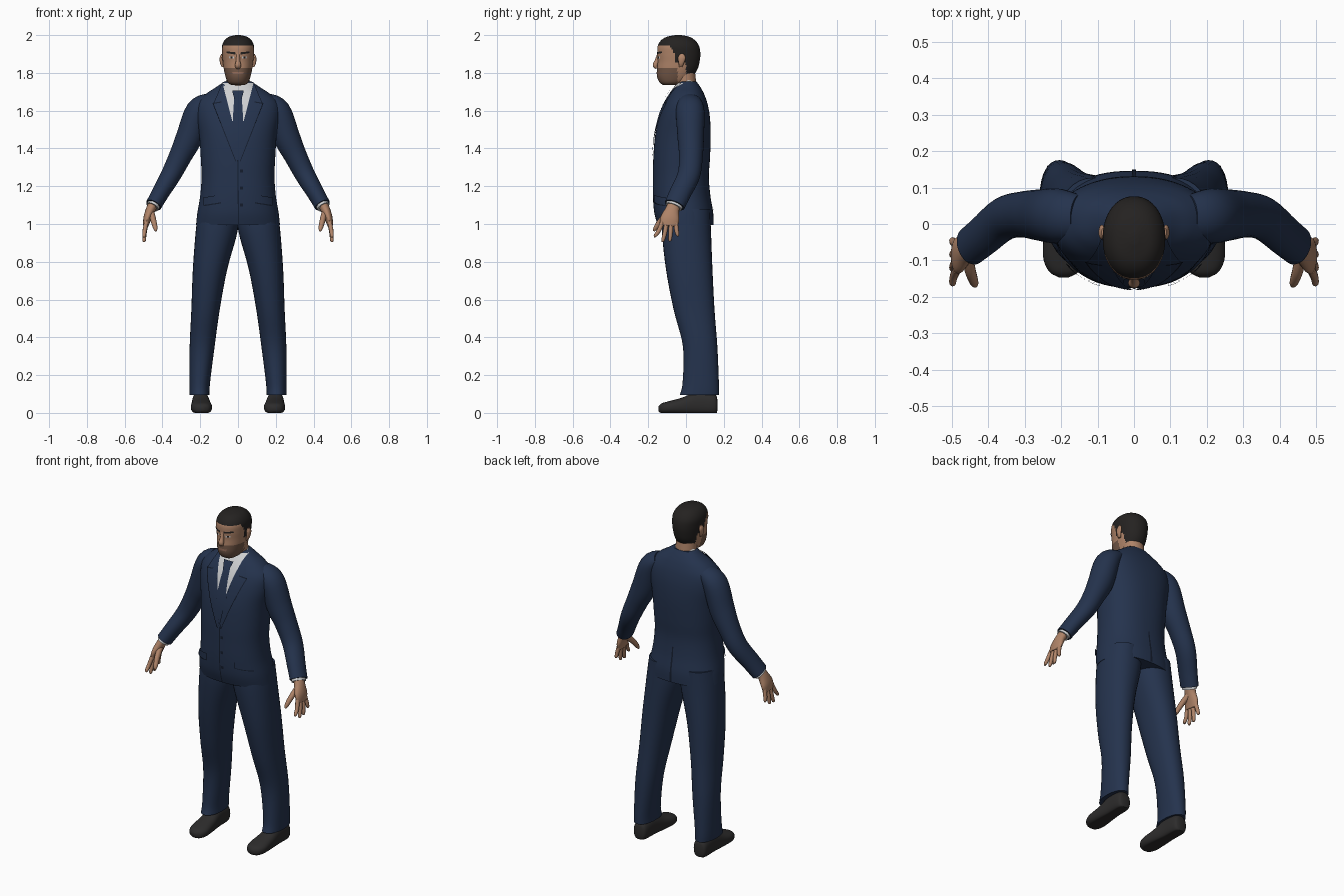
import bpy, bmesh, math
from mathutils import Vector
from mathutils.bvhtree import BVHTree

cube = bpy.data.objects.get("Cube")
if cube:
    bpy.data.objects.remove(cube, do_unlink=True)

X, Y, Z = Vector((1, 0, 0)), Vector((0, 1, 0)), Vector((0, 0, 1))


def material(name, r, g, b):
    m = bpy.data.materials.new(name)
    m.use_nodes = True
    m.diffuse_color = (r, g, b, 1)
    node = m.node_tree.nodes["Principled BSDF"]
    node.inputs["Base Color"].default_value = (r, g, b, 1)
    node.inputs["Roughness"].default_value = 0.8
    return m


suit = material("navy suit", .018, .033, .075)
seam = material("dark seam", .007, .012, .026)
white = material("white shirt", .62, .63, .64)
skin = material("skin", .43, .23, .14)
stubble = material("stubble", .17, .095, .062)
lip = material("lips", .30, .15, .10)
hair = material("black hair", .018, .016, .015)
leather = material("shoe leather", .026, .025, .025)


def build(name, verts, faces, mats):
    mesh = bpy.data.meshes.new(name)
    mesh.from_pydata(verts, [], faces)
    bm = bmesh.new()
    bm.from_mesh(mesh)
    bmesh.ops.recalc_face_normals(bm, faces=bm.faces)
    bm.to_mesh(mesh)
    bm.free()
    for m in mats:
        mesh.materials.append(m)
    ob = bpy.data.objects.new(name, mesh)
    bpy.context.collection.objects.link(ob)
    return ob


def spline(keys, steps):
    """Smooth curve through key tuples."""
    rows = []
    for i in range(len(keys) - 1):
        quad = (keys[max(i - 1, 0)], keys[i], keys[i + 1], keys[min(i + 2, len(keys) - 1)])
        for s in range(steps):
            t = s / steps
            rows.append([b + .5 * t * (c - a + t * (2*a - 5*b + 4*c - d + t * (3*(b - c) + d - a)))
                         for a, b, c, d in zip(*quad)])
    return rows + [list(keys[-1])]


def loft(name, keys, mat, side=X, axis=None, n=32, steps=5, power=2.0, floor=None):
    """Skin rings given as x, y, z, radius along side, radius across."""
    rows = spline(keys, steps)
    verts, faces = [], []
    for i, (x, y, z, ru, rv) in enumerate(rows):
        a, b = rows[max(i - 1, 0)], rows[min(i + 1, len(rows) - 1)]
        t = axis or (Vector(b[:3]) - Vector(a[:3])).normalized()
        v = t.cross(side).normalized()
        u = v.cross(t)
        for k in range(n):
            c, s = math.cos(math.tau * k / n), math.sin(math.tau * k / n)
            p = Vector((x, y, z)) + u * math.copysign(abs(c) ** (2 / power), c) * ru
            p += v * math.copysign(abs(s) ** (2 / power), s) * rv
            if floor is not None:
                p.z = max(p.z, floor)
            verts.append(p)
    for i in range(len(rows) - 1):
        for k in range(n):
            j = (k + 1) % n
            faces.append((i*n + k, i*n + j, i*n + n + j, i*n + n + k))
    faces += [tuple(range(n)), tuple(range(len(verts) - n, len(verts)))]
    return build(name, verts, faces, mat if isinstance(mat, list) else [mat])


def patch(name, target, corners, mat, lift=.003, facing=-1, n=12):
    """Four-cornered plate laid on the front or back of a body part."""
    me = target.data
    tree = BVHTree.FromPolygons([v.co for v in me.vertices], [p.vertices[:] for p in me.polygons])
    a, b, c, d = (Vector((x, 0, z)) for x, z in corners)
    verts, faces = [], []
    for i in range(n + 1):
        for j in range(n + 1):
            p = a.lerp(b, i / n).lerp(d.lerp(c, i / n), j / n)
            p.y = facing
            hit, normal, _, _ = tree.ray_cast(p, -Y * facing)
            if hit is None:
                hit, normal, _, _ = tree.find_nearest(Vector((p.x, 0, p.z)))
            verts.append(hit + normal * lift)
    for i in range(n):
        for j in range(n):
            k = i * (n + 1) + j
            faces.append((k, k + 1, k + n + 2, k + n + 1))
    ob = build(name, verts, faces, [mat])
    # Orient the plate outward
    if ob.data.polygons[0].normal.y * facing < 0:
        ob.data.flip_normals()
    return ob


# Jacket body
jacket = loft("jacket", [
    (0, -.002, .995, .222, .148), (0, -.012, 1.06, .215, .156), (0, -.023, 1.15, .2, .152),
    (0, -.027, 1.25, .193, .148), (0, -.023, 1.35, .197, .15), (0, -.016, 1.47, .205, .147),
    (0, -.007, 1.57, .22, .133), (0, 0, 1.64, .215, .113), (0, .005, 1.69, .168, .09),
    (0, .008, 1.725, .115, .068), (0, .01, 1.755, .072, .045)],
    suit, axis=Z, n=64, power=2.3)

# Shirt, tie and jacket front
patch("shirt_front", jacket, [(-.082, 1.745), (.082, 1.745), (.006, 1.45), (-.006, 1.45)], white)
patch("tie_blade", jacket, [(-.02, 1.67), (.02, 1.67), (.034, 1.44), (-.034, 1.44)], suit, .006)
patch("tie_knot", jacket, [(-.03, 1.70), (.03, 1.70), (.018, 1.65), (-.018, 1.65)], suit, .012)
patch("front_opening", jacket, [(-.004, 1.34), (.002, 1.34), (.006, 1.0), (0, 1.0)], seam)
patch("back_vent", jacket, [(-.004, 1.2), (.004, 1.2), (.006, 1.0), (-.006, 1.0)], seam, facing=1)
for z in (1.28, 1.19, 1.10):
    patch("button", jacket, [(.01, z + .008), (.026, z + .008), (.026, z - .008), (.01, z - .008)], seam, .005, n=3)

# Neck and collar
loft("neck", [(0, .005, 1.69, .06, .055), (0, -.012, 1.82, .06, .058)], skin)
loft("shirt_collar", [(0, .018, 1.695, .08, .062), (0, -.015, 1.745, .07, .059)], white)

# Head, with hair and stubble by region
head = loft("head", [
    (0, -.08, 1.735, .035, .04), (0, -.07, 1.75, .054, .07), (0, -.059, 1.78, .066, .094),
    (0, -.046, 1.82, .075, .107), (0, -.039, 1.86, .08, .111), (0, -.038, 1.90, .084, .114),
    (0, -.04, 1.94, .085, .11), (0, -.042, 1.97, .073, .092), (0, -.042, 1.99, .05, .062),
    (0, -.04, 2.0, .012, .016)], [skin, hair, stubble], axis=Z, n=80, steps=7, power=2.15)


def hairline(y):
    if y < -.09:
        return 1.947
    if y < -.06:
        return 1.947 - (y + .09) * 1.5
    if y < 0:
        return 1.855
    return 1.79


for face in head.data.polygons:
    c = face.center
    if c.z > hairline(c.y):
        face.material_index = 1
    elif c.z < 1.828 and c.y < -.045:
        face.material_index = 2

loft("nose", [(0, -.145, 1.9, .009, .008), (0, -.153, 1.865, .011, .012),
              (0, -.162, 1.84, .016, .014), (0, -.154, 1.825, .012, .007)], skin, n=16)
patch("mouth", head, [(-.03, 1.804), (.03, 1.804), (.025, 1.793), (-.025, 1.793)], lip)

for s, tag in ((1, "left_"), (-1, "right_")):
    def m(keys):
        return [(k[0] * s,) + tuple(k[1:]) for k in keys]

    # Face details
    patch(tag + "eyebrow", head, m([(.012, 1.909), (.058, 1.914), (.058, 1.905), (.012, 1.897)]), hair)
    patch(tag + "eye", head, m([(.02, 1.886), (.046, 1.886), (.044, 1.876), (.022, 1.876)]), white, .002)
    patch(tag + "iris", head, m([(.028, 1.887), (.039, 1.887), (.039, 1.876), (.028, 1.876)]), hair, .003)
    loft(tag + "ear", m([(.079, -.028, 1.83, .006, .008), (.086, -.025, 1.85, .009, .014),
                         (.088, -.022, 1.88, .009, .02), (.084, -.022, 1.9, .005, .01)]), skin, axis=Z, n=16)

    # Lapel, its edges and the pocket
    patch(tag + "lapel", jacket, m([(.08, 1.745), (.128, 1.635), (.012, 1.33), (.002, 1.36)]), suit, .007)
    patch(tag + "lapel_edge", jacket, m([(.127, 1.635), (.132, 1.635), (.013, 1.33), (.009, 1.33)]), seam, .0075)
    patch(tag + "lapel_notch", jacket, m([(.085, 1.645), (.13, 1.638), (.13, 1.632), (.085, 1.64)]), seam, .0085)
    patch(tag + "pocket_flap", jacket, m([(.09, 1.155), (.18, 1.14), (.18, 1.10), (.09, 1.115)]), suit, .007)
    patch(tag + "pocket_line", jacket, m([(.09, 1.116), (.18, 1.101), (.18, 1.094), (.09, 1.109)]), seam, .004)

    # Sleeve and cuff
    loft(tag + "sleeve", m([
        (.15, .02, 1.65, .06, .045), (.21, .022, 1.6, .075, .066), (.258, .025, 1.46, .07, .07),
        (.305, .026, 1.36, .063, .06), (.355, .015, 1.26, .06, .053), (.41, -.03, 1.165, .057, .046),
        (.447, -.06, 1.1, .055, .043)]), suit, side=Y)
    loft(tag + "shirt_cuff", m([(.435, -.052, 1.12, .046, .036), (.453, -.066, 1.09, .046, .034)]), white, side=Y)

    # Hand
    loft(tag + "palm", m([(.445, -.06, 1.11, .034, .026), (.463, -.073, 1.075, .037, .025),
                          (.48, -.085, 1.03, .05, .021), (.488, -.09, .99, .046, .014)]), skin, side=Y, n=20)
    fingers = (("index", -.125, -.162, .93), ("middle", -.102, -.122, .905),
               ("ring", -.078, -.085, .908), ("little", -.055, -.045, .935))
    for name, y0, y1, z1 in fingers:
        loft(tag + name + "_finger", m([
            (.485, y0, 1.01, .012, .012), (.494, (y0 + y1) / 2, (1.0 + z1) / 2, .0115, .011),
            (.497, y1, z1 + .008, .009, .009), (.497, y1, z1, .004, .004)]), skin, side=Y, n=12)
    loft(tag + "thumb", m([(.458, -.085, 1.06, .018, .016), (.448, -.13, 1.02, .016, .015),
                           (.438, -.16, .98, .012, .012), (.435, -.17, .962, .005, .005)]), skin, side=Y, n=12)

    # Trouser leg
    loft(tag + "trouser_leg", m([
        (.108, .002, 1.08, .1, .125), (.112, .002, .97, .111, .13), (.148, .017, .76, .091, .123),
        (.172, .043, .545, .075, .108), (.19, .075, .35, .066, .091), (.203, .078, .16, .055, .096),
        (.204, .071, .095, .053, .104)]), suit, axis=Z, power=2.2)

    # Shoe
    loft(tag + "shoe", m([
        (.2, .167, .04, .02, .025), (.2, .15, .045, .041, .055), (.198, .06, .05, .045, .062),
        (.195, -.02, .036, .052, .045), (.193, -.09, .028, .056, .034),
        (.192, -.13, .024, .041, .026), (.192, -.146, .022, .014, .012)]),
        leather, axis=-Y, power=2.4, floor=0)

# Smooth shading with sharp hems
for ob in bpy.context.collection.objects:
    if ob.type == "MESH":
        ob.select_set(True)
        bpy.context.view_layer.objects.active = ob
bpy.ops.object.shade_smooth_by_angle(angle=math.radians(45))
